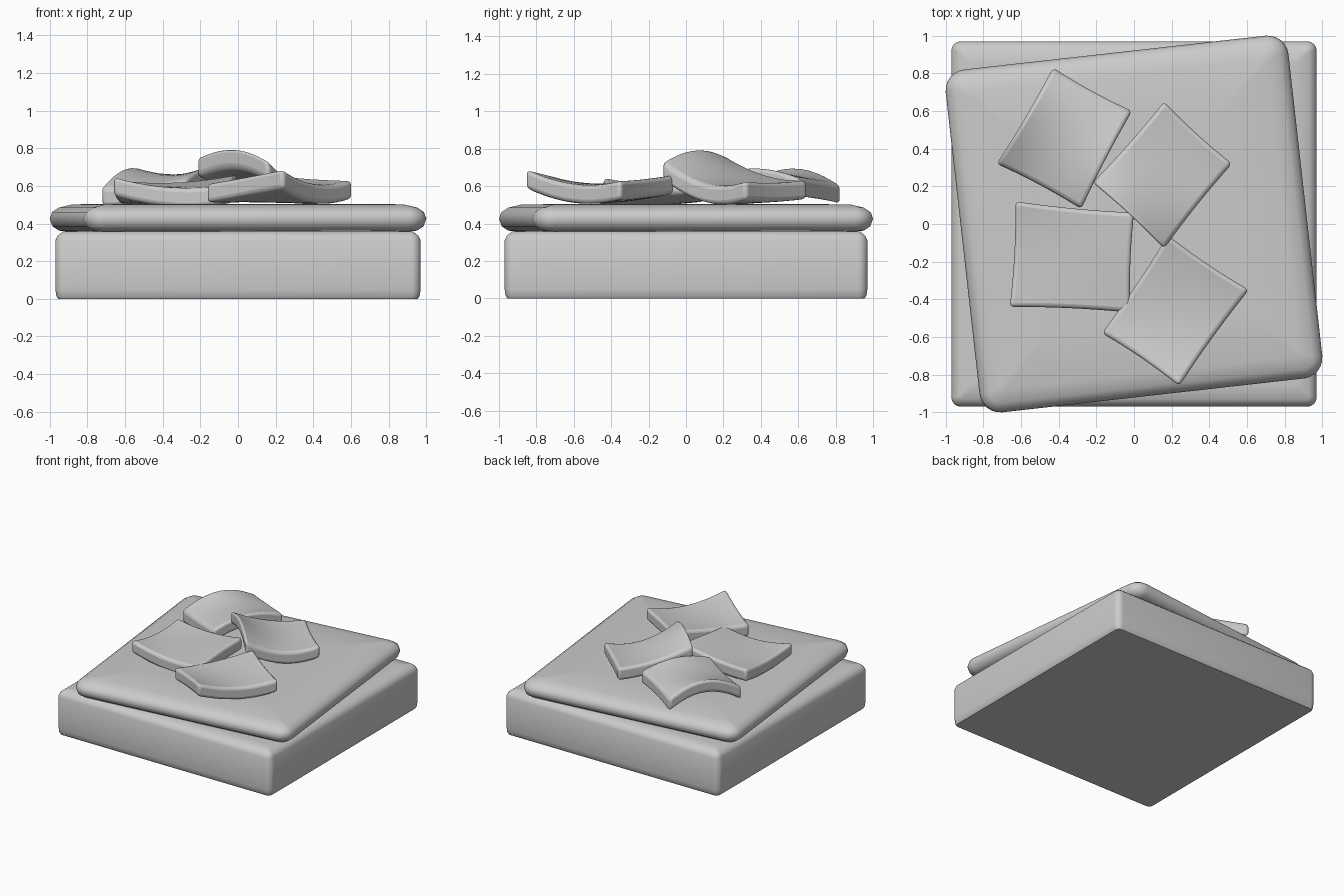
import bpy, bmesh
from math import sin, cos, pi, radians
from mathutils import Vector

if "Cube" in bpy.data.objects:
    bpy.data.objects.remove(bpy.data.objects["Cube"])


def finish(name, bm):
    bmesh.ops.recalc_face_normals(bm, faces=bm.faces)
    me = bpy.data.meshes.new(name)
    bm.to_mesh(me)
    bm.free()
    ob = bpy.data.objects.new(name, me)
    bpy.context.collection.objects.link(ob)
    bpy.context.view_layer.objects.active = ob
    ob.select_set(True)
    return ob


def smooth(ob, angle):
    bpy.ops.object.select_all(action='DESELECT')
    ob.select_set(True)
    bpy.context.view_layer.objects.active = ob
    bpy.ops.object.shade_smooth_by_angle(angle=radians(angle))


def rounded_block(name, half, radius, profile, turn=0):
    """Rounded square lofted through (inset, z) levels."""
    bm = bmesh.new()
    rings = []
    for inset, z in profile:
        core = half - radius
        r = radius - inset
        if r < 0.02:
            core, r = half - inset - 0.02, 0.02
        ring = []
        for q in range(4):
            cx = core * (1 if q in (0, 3) else -1)
            cy = core * (1 if q in (0, 1) else -1)
            for k in range(7):
                a = q * pi / 2 + k * pi / 12
                x, y = cx + r * cos(a), cy + r * sin(a)
                ring.append(bm.verts.new((x * cos(turn) - y * sin(turn),
                                          x * sin(turn) + y * cos(turn), z)))
        rings.append(ring)
    for a, b in zip(rings, rings[1:]):
        for i in range(len(a)):
            j = (i + 1) % len(a)
            bm.faces.new((a[i], a[j], b[j], b[i]))
    bm.faces.new(rings[0][::-1])
    bm.faces.new(rings[-1])
    ob = finish(name, bm)
    smooth(ob, 40)
    return ob


def wavy_square(name, corners, heights, thick=0.1, n=12):
    """Curved slice: corners anticlockwise, 3x3 top heights by row."""
    def quad(t, a, b, c):
        return a * (1 - t) * (1 - 2 * t) + 4 * b * t * (1 - t) + c * t * (2 * t - 1)
    p = [Vector(c) for c in corners]
    mid = sum(p, Vector((0, 0))) / 4
    bm = bmesh.new()
    grid = []
    for j in range(n + 1):
        v = j / n
        row = []
        for i in range(n + 1):
            u = i / n
            xy = p[0].lerp(p[1], u).lerp(p[3].lerp(p[2], u), v)
            # slightly hollow sides
            pinch = 0.03 * max(4 * u * (1 - u), 4 * v * (1 - v))
            xy = mid + (xy - mid) * (1 - pinch)
            z = quad(v, *[quad(u, *h) for h in heights])
            row.append(bm.verts.new((xy.x, xy.y, z)))
        grid.append(row)
    for j in range(n):
        for i in range(n):
            bm.faces.new((grid[j][i], grid[j][i + 1],
                          grid[j + 1][i + 1], grid[j + 1][i]))
    # drop the underside and join the rim
    ret = bmesh.ops.extrude_face_region(bm, geom=bm.faces[:])
    for vert in ret['geom']:
        if isinstance(vert, bmesh.types.BMVert):
            vert.co.z -= thick
    ob = finish(name, bm)
    bev = ob.modifiers.new("soft_edges", 'BEVEL')
    bev.width = 0.022
    bev.segments = 3
    bev.limit_method = 'ANGLE'
    bev.angle_limit = radians(50)
    smooth(ob, 50)
    return ob


# thick square base
rounded_block("base", 0.97, 0.05,
              [(0.015, 0), (0.005, 0.015), (0, 0.05), (0, 0.31),
               (0.012, 0.335), (0.04, 0.358), (0.12, 0.362)])

# soft slab, turned a little on the base
rounded_block("slab", 0.916, 0.11,
              [(0.12, 0.355), (0.05, 0.362), (0.015, 0.385), (0, 0.425),
               (0.012, 0.46), (0.05, 0.485), (0.12, 0.502), (0.4, 0.505)],
              radians(6.4))

# four bent square slices on top
wavy_square("slice_back_left",
            [(-0.28, 0.08), (-0.01, 0.60), (-0.43, 0.83), (-0.73, 0.32)],
            [(0.63, 0.70, 0.64), (0.60, 0.66, 0.63), (0.59, 0.70, 0.60)])
wavy_square("slice_back_right",
            [(0.16, -0.13), (0.52, 0.32), (0.16, 0.65), (-0.22, 0.22)],
            [(0.73, 0.61, 0.63), (0.80, 0.64, 0.62), (0.75, 0.66, 0.63)])
wavy_square("slice_front_left",
            [(-0.66, -0.44), (-0.02, -0.47), (0.0, 0.06), (-0.63, 0.12)],
            [(0.65, 0.59, 0.61), (0.61, 0.60, 0.64), (0.63, 0.62, 0.66)])
wavy_square("slice_front_right",
            [(-0.17, -0.58), (0.24, -0.86), (0.61, -0.35), (0.18, -0.06)],
            [(0.61, 0.65, 0.69), (0.62, 0.61, 0.61), (0.66, 0.64, 0.63)])
